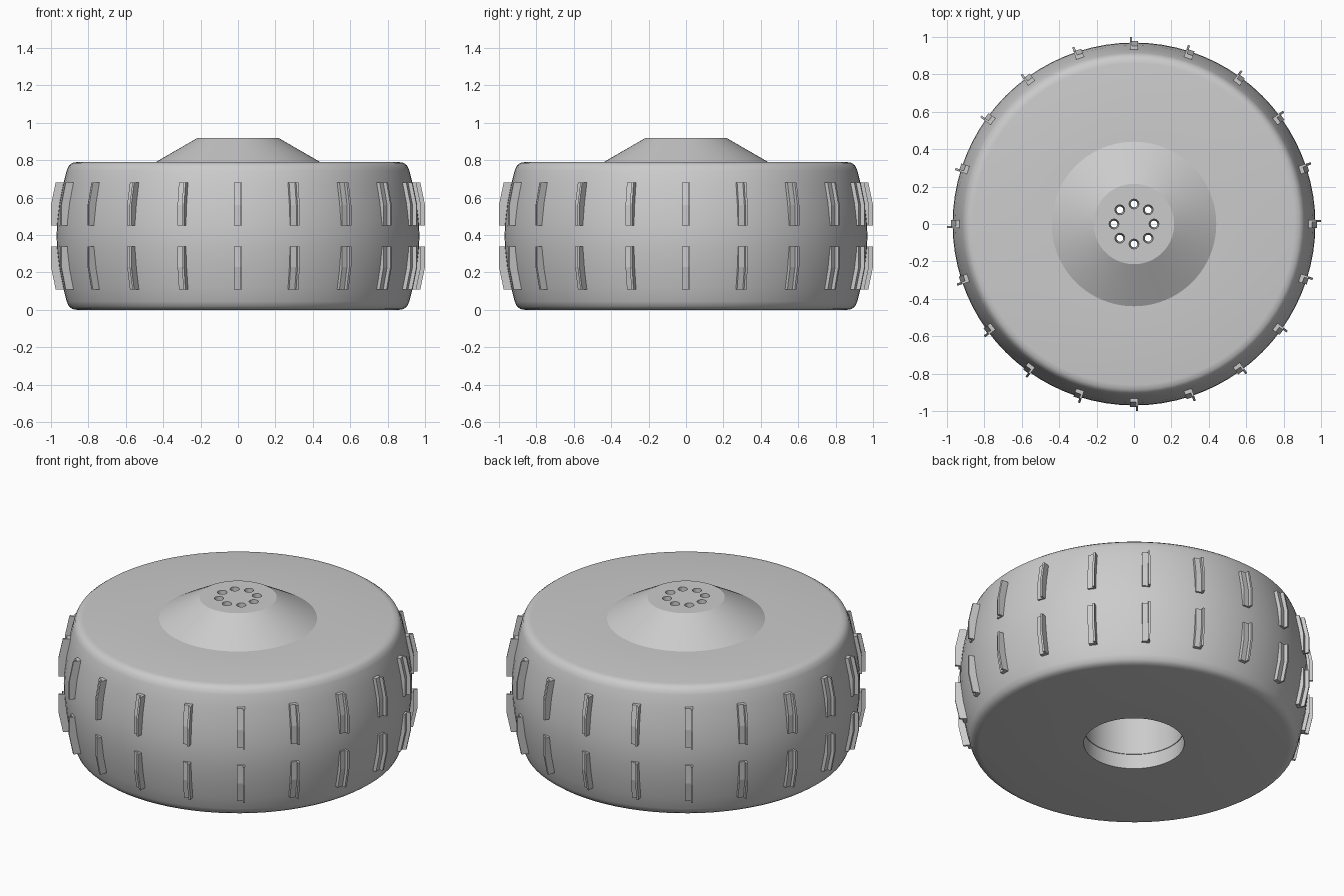
import bpy, bmesh, math
from mathutils import Vector, Matrix

if "Cube" in bpy.data.objects:
    bpy.data.objects.remove(bpy.data.objects["Cube"])

SEG = 80
MID = 0.395  # half height of the tyre


def finish(name, bm):
    bmesh.ops.recalc_face_normals(bm, faces=bm.faces)
    me = bpy.data.meshes.new(name)
    bm.to_mesh(me)
    bm.free()
    ob = bpy.data.objects.new(name, me)
    bpy.context.collection.objects.link(ob)
    return ob


def activate(ob):
    bpy.ops.object.select_all(action='DESELECT')
    ob.select_set(True)
    bpy.context.view_layer.objects.active = ob


def smooth(ob, deg):
    activate(ob)
    bpy.ops.object.shade_smooth_by_angle(angle=math.radians(deg))


def lathe(name, profile, closed=False):
    bm = bmesh.new()
    vs = [bm.verts.new((r, 0, z)) for r, z in profile]
    es = [bm.edges.new(p) for p in zip(vs, vs[1:])]
    if closed:
        es.append(bm.edges.new((vs[-1], vs[0])))
    bmesh.ops.spin(bm, geom=vs + es, cent=(0, 0, 0), axis=(0, 0, 1),
                   angle=2 * math.pi, steps=SEG)
    bmesh.ops.remove_doubles(bm, verts=bm.verts, dist=1e-4)
    return finish(name, bm)


# Tyre: rounded shoulders, slightly bulging tread, mirrored about mid height
lower = [(0.86, 0), (0.885, 0.004), (0.904, 0.018), (0.916, 0.045), (0.935, 0.12),
         (0.955, 0.22), (0.967, 0.32)]
upper = [(r, 2 * MID - z) for r, z in reversed(lower)]
tyre = lathe("tyre", [(0.28, 0.1), (0.28, 0)] + lower + [(0.97, MID)] + upper + [(0.40, 0.79)])
smooth(tyre, 35)

# Hub: cone cap with an axle sleeve underneath
hub = lathe("hub", [(0, 0.92), (0.215, 0.92), (0.44, 0.79), (0.284, 0.78), (0.284, 0.09),
                    (0.276, 0.09), (0.276, 0.76), (0, 0.76)])

# Bolt holes: tapered cutters in a ring
bm = bmesh.new()
for k in range(8):
    a = k * math.pi / 4
    for r1, r2, z1, z2 in [(0.016, 0.027, 0.72, 0.93)]:
        bmesh.ops.create_cone(bm, cap_ends=True, segments=16, radius1=r1, radius2=r2,
                              depth=z2 - z1,
                              matrix=Matrix.Translation((0.107 * math.cos(a),
                                                         0.107 * math.sin(a), (z1 + z2) / 2)))
cutter = finish("bolt_hole_cutter", bm)
cutter.hide_render = True
mod = hub.modifiers.new("bolt_holes", 'BOOLEAN')
mod.operation = 'DIFFERENCE'
mod.solver = 'EXACT'
mod.object = cutter
activate(hub)
bpy.ops.object.modifier_apply(modifier=mod.name)
bpy.data.objects.remove(cutter)
smooth(hub, 25)

# Tread lugs: L-shaped section (tangent, radius) bent along the tread
section = [(-0.022, 0.94), (0.022, 0.94), (0.022, 1.0), (0.010, 1.0),
           (0.010, 0.978), (-0.022, 0.978)]
stations = [(0.055, 0), (0.165, 0), (0.285, -0.025)]  # distance from mid height, radius shift


def lug_row(name, side):
    bm = bmesh.new()
    for k in range(20):
        rot = Matrix.Rotation(k * math.pi / 10, 3, 'Z')
        rings = [[bm.verts.new(rot @ Vector((r + dr, t, MID + side * dz)))
                  for t, r in section] for dz, dr in stations]
        for a, b in zip(rings, rings[1:]):
            for i in range(6):
                j = (i + 1) % 6
                bm.faces.new((a[i], a[j], b[j], b[i]))
        bm.faces.new(rings[0])
        bm.faces.new(rings[-1])
    finish(name, bm)


lug_row("upper_tread_lugs", 1)
lug_row("lower_tread_lugs", -1)
